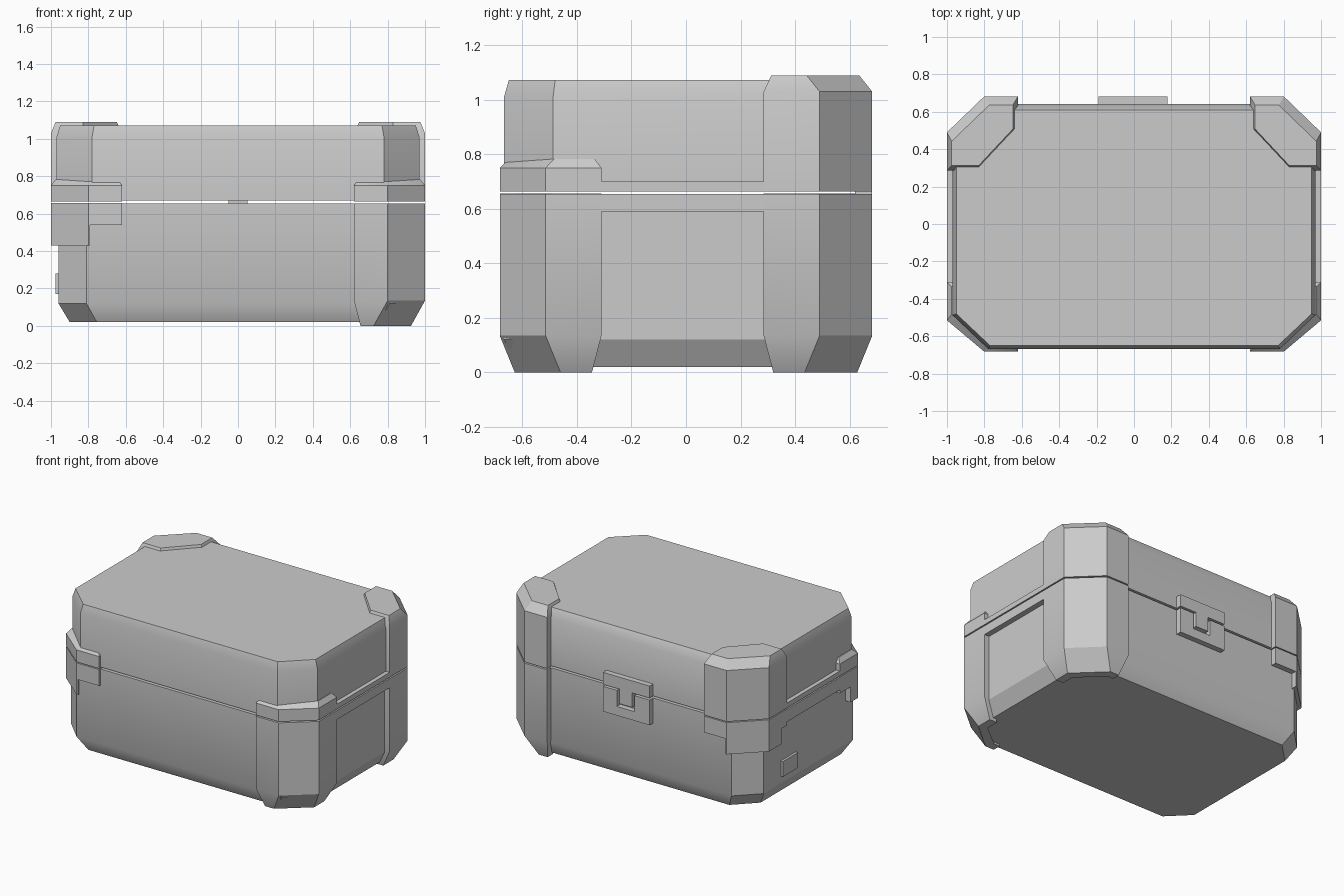
import bpy, bmesh, math

if "Cube" in bpy.data.objects:
    bpy.data.objects.remove(bpy.data.objects["Cube"])

SHIFT = -0.0125   # the shell sits slightly toward the front


def finish(name, bm):
    bmesh.ops.recalc_face_normals(bm, faces=bm.faces)
    mesh = bpy.data.meshes.new(name)
    bm.to_mesh(mesh)
    bm.free()
    ob = bpy.data.objects.new(name, mesh)
    bpy.context.collection.objects.link(ob)
    bpy.ops.object.select_all(action='DESELECT')
    ob.select_set(True)
    bpy.context.view_layer.objects.active = ob
    bpy.ops.object.shade_smooth_by_angle(angle=math.radians(30))
    return ob


def loft(name, rings):
    """Closed solid through rings of equal point count."""
    bm = bmesh.new()
    loops = [[bm.verts.new(p) for p in r] for r in rings]
    n = len(loops[0])
    for a, b in zip(loops, loops[1:]):
        for i in range(n):
            j = (i + 1) % n
            bm.faces.new((a[i], a[j], b[j], b[i]))
    bm.faces.new(loops[0])
    bm.faces.new(loops[-1])
    return finish(name, bm)


def octagon(x, y, cx, cy, z, dy=SHIFT):
    pts = [(cx, -y), (x, -cy), (x, cy), (cx, y), (-cx, y), (-x, cy), (-x, -cy), (-cx, -y)]
    return [(px, py + dy, z) for px, py in pts]


def guard(name, sx, sy, levels, ex=0.62, ey=0.2975, inner=0.06, cap=False):
    """Wrap-around corner; levels are (z, inset x, inset y, inset at the ends)."""
    rings = []
    for z, ix, iy, ie in levels:
        X, Y = 1 - ix, 0.683 + 0.0125 * sy - iy
        cx, cy = 0.80 - ix, 0.5025 - iy
        e, f = ex + ie, ey + ie
        pts = [(e, Y), (cx, Y), (X, cy), (X, f)]
        if cap:
            pts += [(0.83, f), (e, 0.52)]
        else:
            t = inner
            pts += [(X - t, f), (X - t, cy - t * 0.4), (cx - t * 0.4, Y - t), (e, Y - t)]
        rings.append([(sx * x, sy * y + SHIFT, z) for x, y in pts])
    return loft(name, rings)


def box(name, x0, x1, y0, y1, z0, z1):
    return loft(name, [[(x0, y0, z), (x1, y0, z), (x1, y1, z), (x0, y1, z)] for z in (z0, z1)])


# Main shell: lower case and lid
loft("lower_case", [octagon(0.90, 0.60, 0.755, 0.455, 0.02),
                    octagon(0.96, 0.655, 0.81, 0.505, 0.12),
                    octagon(0.96, 0.655, 0.81, 0.505, 0.655)])
loft("lid", [octagon(0.97, 0.655, 0.78, 0.475, 0.669),
             octagon(0.97, 0.655, 0.78, 0.475, 1.01),
             octagon(0.95, 0.63, 0.77, 0.46, 1.072, -0.02)])

# Full-height lower guards on the right side
for label, sy in (("front", -1), ("back", 1)):
    guard(label + "_right_lower_guard", 1, sy,
          [(0, 0.075, 0.055, 0.035), (0.135, 0, 0, 0), (0.655, 0, 0, 0)])

# Short stepped guards on the left side
for label, sy, reach in (("front", -1, 0.42), ("back", 1, 0.36)):
    guard(label + "_left_lower_guard", -1, sy, [(0.54, 0, 0, 0), (0.657, 0, 0, 0)])
    guard(label + "_left_guard_tab", -1, sy, [(0.43, 0, 0, 0), (0.655, 0, 0, 0)],
          ex=0.79, ey=reach)

# Lid guards: low at the front, wrapping over the top at the back
for side, sx in (("left", -1), ("right", 1)):
    guard("front_%s_lid_guard" % side, sx, -1,
          [(0.664, 0, 0, 0), (0.75, 0, 0, 0), (0.783, 0.025, 0.032, 0.025)], inner=0.08)
    guard("back_%s_lid_guard" % side, sx, 1,
          [(0.664, 0, 0, 0), (1.03, 0, 0, 0), (1.09, 0.025, 0.048, 0.028)], cap=True)

# Side bands between the guards
for side, sx, low in (("left", -1, 0.565), ("right", 1, 0.59)):
    xs = sorted((sx * 0.92, sx * 1.0))
    box(side + "_lower_band", *xs, -0.36 if sx < 0 else -0.31,
        0.35 if sx < 0 else 0.285, low, 0.655)
    box(side + "_lid_band", *xs, -0.31, 0.285, 0.664, 0.70)

# Small plate on the left wall
box("left_plate", -0.977, -0.93, 0.13, 0.30, 0.17, 0.28)

# Rear latch: T-shaped hasp hanging into a U-shaped catch
hasp = [(-0.19, 0.669), (-0.05, 0.669), (-0.05, 0.565), (0.05, 0.565), (0.05, 0.669),
        (0.18, 0.669), (0.18, 0.755), (-0.19, 0.755)]
catch = [(-0.19, 0.475), (0.18, 0.475), (0.18, 0.655), (0.07, 0.655), (0.07, 0.54),
         (-0.07, 0.54), (-0.07, 0.655), (-0.19, 0.655)]
for name, profile in (("latch_hasp", hasp), ("latch_catch", catch)):
    loft(name, [[(x, y, z) for x, z in profile] for y in (0.62, 0.682)])
